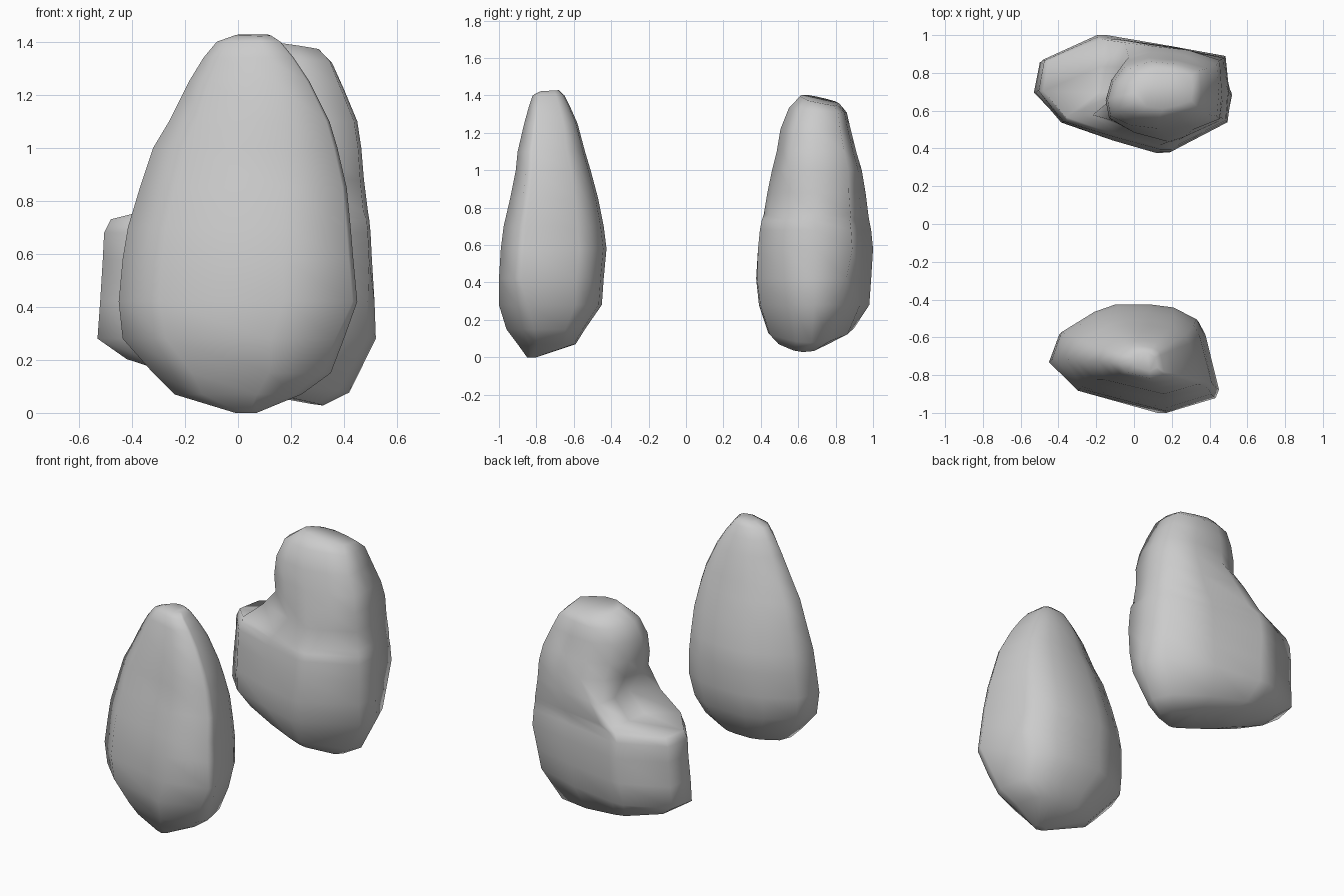
import bpy, bmesh


def mix(a, b, t=.5):
    """Blend two outlines."""
    return [(p[0] + (q[0] - p[0]) * t, p[1] + (q[1] - p[1]) * t) for p, q in zip(a, b)]


# Plan outlines (unit square, clockwise from the left side)
FRONT_LOW = [(0, .52), (.06, .76), (.26, .94), (.39, 1), (.62, 1), (.76, .97), (.89, .87),
             (.95, .75), (1, .35), (.94, .2), (.65, 0), (.22, .2)]
FRONT = [(0, .48), (.06, .74), (.26, .93), (.39, 1), (.59, 1), (.74, .97), (.88, .86),
         (.92, .74), (1, .22), (.98, .14), (.69, 0), (.17, .21)]
LOW = [(0, .52), (.03, .79), (.27, 1), (.36, 1), (.64, .92), (.92, .72), (1, .5),
       (.95, .32), (.66, .02), (.58, 0), (.38, .11), (.13, .29)]
BASE = [(0, .52), (.03, .79), (.31, 1), (.36, 1), (.68, .91), (.98, .82), (1, .5),
        (.99, .25), (.7, 0), (.64, 0), (.4, .11), (.13, .25)]
NOTCH = [(.2, .5), (.22, .75), (.25, 1), (.35, 1), (.68, .93), (.98, .83), (1, .5),
         (.98, .25), (.7, .05), (.58, 0), (.35, .1), (0, .27)]
UPPER = [(0, .4), (.05, .65), (.17, .88), (.4, 1), (.7, .96), (.98, .85), (1, .5),
         (.98, .2), (.74, .08), (.5, 0), (.22, .05), (.03, .18)]


def rock(name, groups):
    """Loft a boulder through rings (z, x0, x1, y0, y1, x tilt, y tilt)."""
    bm = bmesh.new()
    loops = []
    for outline, rings in groups:
        for z, x0, x1, y0, y1, *tilt in rings:
            tx, ty = tilt or (0, 0)
            loops.append([bm.verts.new((x0 + u * (x1 - x0), y0 + v * (y1 - y0),
                          z + tx * (u - .5) * (x1 - x0) + ty * (v - .5) * (y1 - y0)))
                          for u, v in outline])
    n = len(loops[0])
    for a, b in zip(loops, loops[1:]):
        for i in range(n):
            j = (i + 1) % n
            bm.faces.new((a[i], a[j], b[j], b[i]))
    bm.faces.new(loops[0])
    bm.faces.new(loops[-1])
    bmesh.ops.triangulate(bm, faces=[f for f in bm.faces if len(f.verts) > 4])
    bmesh.ops.recalc_face_normals(bm, faces=bm.faces)
    for f in bm.faces:
        f.smooth = True
    mesh = bpy.data.meshes.new(name)
    bm.to_mesh(mesh)
    bm.free()
    bpy.context.collection.objects.link(bpy.data.objects.new(name, mesh))


# Tapered boulder at the front
rock("front_rock", [
    (FRONT_LOW, [(0, -.01, .07, -.85, -.80), (.07, -.24, .24, -.90, -.59),
                 (.15, -.32, .35, -.96, -.54)]),
    (mix(FRONT_LOW, FRONT), [(.28, -.435, .40, -1, -.45)]),
    (FRONT, [(.42, -.45, .45, -1, -.44), (.58, -.435, .435, -.99, -.425),
             (.70, -.415, .425, -.975, -.44), (.85, -.37, .41, -.94, -.47),
             (1.0, -.32, .375, -.91, -.51), (1.1, -.26, .345, -.90, -.54),
             (1.25, -.185, .27, -.865, -.58), (1.34, -.13, .21, -.84, -.62),
             (1.40, -.08, .16, -.82, -.65), (1.425, -.01, .125, -.78, -.68, 0, .06)])])

# Boulder at the back with a low shoulder on its left
rock("back_rock", [
    (LOW, [(.08, -.20, .32, .49, .76, -.2, -.05), (.14, -.42, .42, .44, .90, -.15, 0)]),
    (mix(LOW, BASE, .35), [(.28, -.53, .52, .39, .98)]),
    (mix(LOW, BASE, .65), [(.42, -.52, .515, .375, .99)]),
    (BASE, [(.58, -.51, .505, .385, 1.0),
            (.68, -.505, .50, .395, .99), (.73, -.48, .495, .405, .98)]),
    (NOTCH, [(.76, -.36, .49, .415, .975), (.88, -.22, .475, .435, .96)]),
    (UPPER, [(1.0, -.13, .465, .46, .94), (1.1, -.15, .45, .485, .91),
             (1.22, -.14, .40, .505, .88), (1.32, -.10, .355, .55, .86, 0, -.08),
             (1.375, 0, .31, .61, .82, -.1, -.2)])])
